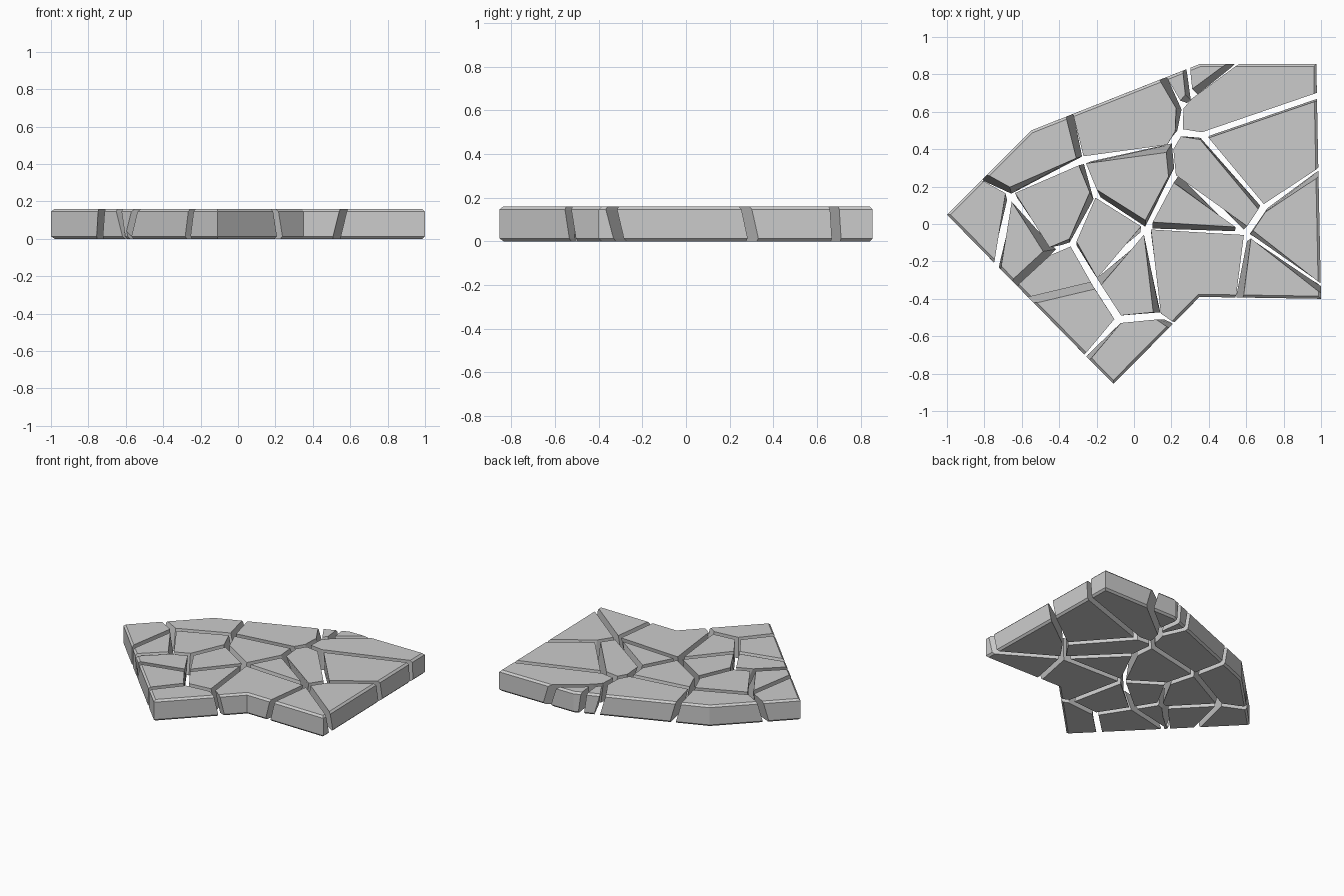
import bpy
from mathutils import Vector

if "Cube" in bpy.data.objects:
    bpy.data.objects.remove(bpy.data.objects["Cube"])

H, RIM, GAP = 0.16, 0.014, 0.02   # slab height, edge chamfer, half crack width

# outline corners (no lean)
corners = {
    'A': (-1, .05), 'B': (-.55, .5), 'C': (.35, .855), 'D': (.975, .855),
    'E': (1.0, -.4), 'F': (.35, -.39), 'G': (-.11, -.855)}

# where cracks reach the outline: x, y at the top, then lean of the bottom
rim_points = {
    'R1': (-.80, .25, -.03, -.03), 'R2': (-.73, -.225, -.01, .01),
    'R3': (-.345, .581, .04, .016), 'R4': (-.64, -.316, .04, -.041),
    'R5': (-.55, -.408, -.04, .041), 'R6': (.20, -.542, .025, .025),
    'R7': (-.25, -.713, -.02, .02), 'R8': (.565, -.393, -.04, .001),
    'R9': (.999, -.345, -.001, .04), 'R10': (.986, .275, -.001, .035),
    'R11': (.978, .68, 0, .01), 'R12': (.155, .778, .04, .016),
    'R13': (.28, .827, .02, .008), 'R14': (.525, .855, .05, 0)}

# where cracks meet inside the slab
joints = {
    'j1': (-.665, .175, .01, -.035), 'j2': (-.285, .34, .03, .01),
    'j3': (.19, .405, .03, .05), 'j4': (-.215, .17, .02, -.04),
    'j5': (.068, -.008, 0, -.035), 'j6': (-.33, -.095, 0, -.02),
    'j7': (-.20, -.325, -.025, .04), 'j8': (-.08, -.51, 0, 0),
    'j9': (-.46, -.15, .07, .015), 'j11': (.205, .25, .03, .045),
    'j12': (.125, -.49, .04, 0), 'j13': (.61, -.04, -.02, -.02),
    'j14': (.69, .08, .01, .02), 'j15': (.365, .47, 0, .01),
    'j16': (.24, .49, .01, 0), 'j17': (.245, .625, .03, -.01),
    'j18': (.295, .685, .03, -.03)}

points = {**corners, **rim_points, **joints}

# each stone as a loop of point names
stones = [
    'A R1 j1 R2', 'R1 B R3 j2 j1', 'R3 R12 j17 j16 j3 j2', 'R12 R13 j18 j17',
    'R13 C R14 j18', 'R14 D R11 j15 j16 j17 j18', 'R11 R10 j14 j15',
    'R10 R9 j13 j14', 'R9 E R8 j13', 'R8 F R6 j12 j5 j13', 'j12 R6 G R7 j8',
    'j8 R7 R5 j7', 'j7 R5 R4 j9 j6', 'R4 R2 j1 j9', 'j1 j2 j4 j6 j9',
    'j4 j5 j7 j6', 'j2 j3 j11 j5 j4', 'j7 j5 j12 j8', 'j11 j13 j5',
    'j3 j16 j15 j14 j13 j11']


def at_height(name, z):
    x, y, dx, dy = (*points[name], 0, 0)[:4]
    t = 1 - z / H
    return Vector((x + dx * t, y + dy * t))


def inset(poly, dists):
    """Move each edge of a counter-clockwise polygon inward by its distance."""
    n, out = len(poly), []
    for i in range(n):
        p = poly[i]
        d0 = (p - poly[i - 1]).normalized()
        d1 = (poly[(i + 1) % n] - p).normalized()
        n0, n1 = Vector((-d0.y, d0.x)), Vector((-d1.y, d1.x))
        a, b = dists[i - 1], dists[i]
        cr = d0.x * d1.y - d0.y * d1.x
        if abs(cr) < 0.05:
            out.append(p + (n0 * a + n1 * b) / 2)
        else:
            s = (n1 * b - n0 * a)
            t = (s.x * d1.y - s.y * d1.x) / cr
            out.append(p + n0 * a + d0 * t)
    return out


def build_stone(index, loop):
    names = loop.split()
    flat = [at_height(k, H) for k in names]
    area = sum(flat[i - 1].cross(flat[i]) for i in range(len(flat)))
    if area < 0:
        names.reverse()
    n = len(names)
    is_rim = [not (names[i][0] == 'j' or names[(i + 1) % n][0] == 'j') for i in range(n)]
    # four rings: the chamfer only affects edges on the slab outline
    verts, faces = [], []
    levels = [(0, RIM), (RIM, 0), (H - RIM, 0), (H, RIM)]
    for z, rim in levels:
        ring = inset([at_height(k, z) for k in names], [rim if r else GAP for r in is_rim])
        verts += [(p.x, p.y, z) for p in ring]
    for r in range(3):
        for i in range(n):
            j = (i + 1) % n
            faces.append((r * n + i, r * n + j, r * n + n + j, r * n + n + i))
    faces.append(tuple(reversed(range(n))))
    faces.append(tuple(range(3 * n, 4 * n)))
    mesh = bpy.data.meshes.new(f"paving_stone_{index}")
    mesh.from_pydata(verts, [], faces)
    mesh.update()
    obj = bpy.data.objects.new(f"paving_stone_{index}", mesh)
    bpy.context.collection.objects.link(obj)


for number, loop in enumerate(stones, 1):
    build_stone(number, loop)
